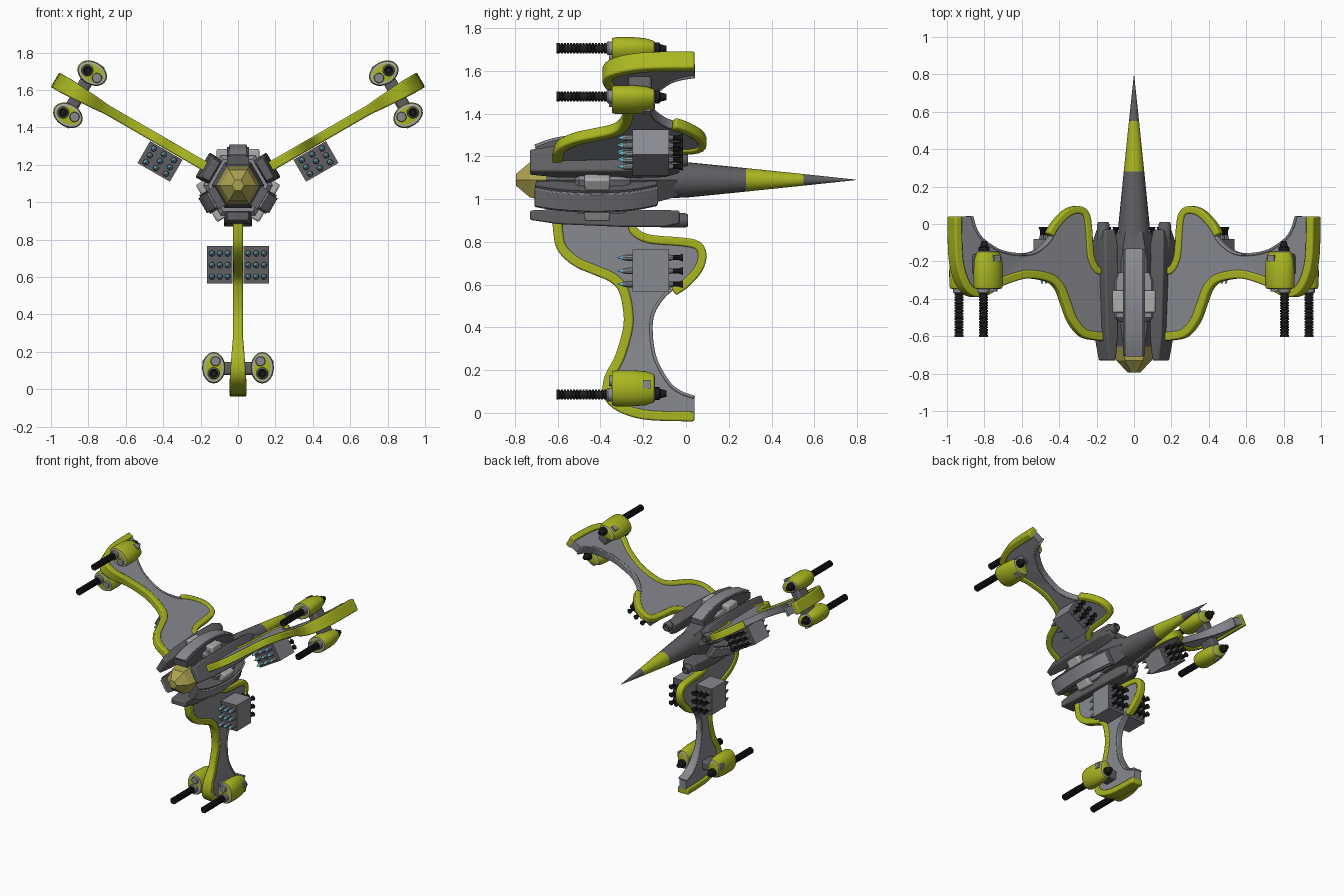
import bpy, bmesh, math
from mathutils import Matrix, Vector

if "Cube" in bpy.data.objects:
    bpy.data.objects.remove(bpy.data.objects["Cube"])

AXIS = Matrix.Translation((0, 0, 1.09))      # fuselage axis height


def mat(name, r, g, b):
    m = bpy.data.materials.new(name)
    m.diffuse_color = (r, g, b, 1)
    m.use_nodes = True
    m.node_tree.nodes["Principled BSDF"].inputs["Base Color"].default_value = m.diffuse_color
    return m


GREEN = mat("lime_green", .40, .47, .015)
GREY = mat("mid_grey", .25, .255, .28)
DARK = mat("dark_grey", .115, .115, .125)
LIGHT = mat("light_grey", .42, .42, .43)
BLACK = mat("black", .012, .012, .013)
CYAN = mat("pale_cyan", .18, .45, .55)
GLASS = mat("khaki_glass", .42, .37, .08)


def finish(name, bm, mats, theta=0, rule=None, bevel=0):
    """Turn a bmesh (x across, y along, z outward) into an object rotated about the axis."""
    bmesh.ops.recalc_face_normals(bm, faces=bm.faces)
    if rule:
        for f in bm.faces:
            f.material_index = rule(f)
    me = bpy.data.meshes.new(name)
    bm.to_mesh(me)
    bm.free()
    for m in mats:
        me.materials.append(m)
    ob = bpy.data.objects.new(name, me)
    bpy.context.collection.objects.link(ob)
    ob.matrix_world = AXIS @ Matrix.Rotation(math.radians(theta), 4, 'Y')
    bpy.ops.object.select_all(action='DESELECT')
    ob.select_set(True)
    bpy.context.view_layer.objects.active = ob
    bpy.ops.object.shade_smooth_by_angle(angle=math.radians(32))
    if bevel:
        b = ob.modifiers.new("bevel", 'BEVEL')
        b.width, b.segments, b.limit_method = bevel, 2, 'ANGLE'
        b.angle_limit = math.radians(45)
    return ob


def loft(bm, rings, n=16, cx=0, cz=0, phase=0):
    """Rings are (y, half width, half height, optional centre z)."""
    rows = []
    for y, rx, rz, *c in rings:
        z0 = c[0] if c else cz
        rows.append([bm.verts.new((cx + rx * math.cos(phase + k * math.tau / n), y,
                                   z0 + rz * math.sin(phase + k * math.tau / n))) for k in range(n)])
    sides = []
    for a, b in zip(rows, rows[1:]):
        for k in range(n):
            sides.append(bm.faces.new((a[k], a[(k + 1) % n], b[(k + 1) % n], b[k])))
    bm.faces.new(rows[0])
    bm.faces.new(rows[-1])
    return sides


def rounds(bm, pairs, n=16, cx=0, cz=0):
    return loft(bm, [(y, r, r) for y, r in pairs], n, cx, cz)


def box(bm, x0, x1, y0, y1, z0, z1):
    m = Matrix.Translation(((x0 + x1) / 2, (y0 + y1) / 2, (z0 + z1) / 2)) @ \
        Matrix.Diagonal((abs(x1 - x0), y1 - y0, z1 - z0, 1))
    bmesh.ops.create_cube(bm, size=1, matrix=m)


def strip(bm, A, B, half):
    """Solid ribbon between two (y, z) polylines; half(z) is its half thickness."""
    rows = []
    for a, b in zip(A, B):
        h = half(a[1])
        rows.append([bm.verts.new(p) for p in ((h, *a), (h, *b), (-h, *b), (-h, *a))])
    for a, b in zip(rows, rows[1:]):
        for k in range(4):
            bm.faces.new((a[k], a[(k + 1) % 4], b[(k + 1) % 4], b[k]))
    bm.faces.new(rows[0])
    bm.faces.new(rows[-1])


def smooth(pts, n=5):
    """Catmull-Rom curve through the points."""
    P = [Vector(p) for p in [pts[0]] + pts + [pts[-1]]]
    out = []
    for a, b, c, d in zip(P, P[1:], P[2:], P[3:]):
        for k in range(n):
            t = k / n
            out.append(.5 * (2 * b + (c - a) * t + (2 * a - 5 * b + 4 * c - d) * t * t
                             + (3 * b - a - 3 * c + d) * t ** 3))
    return out + [P[-1]]


def offset(pts, w):
    out = []
    for i, p in enumerate(pts):
        d = (pts[min(i + 1, len(pts) - 1)] - pts[max(i - 1, 0)]).normalized()
        out.append(p + Vector((d.y, -d.x)) * w)
    return out


# central hull, tail spike and cockpit
bm = bmesh.new()
loft(bm, [(-.67, .11, .11), (-.55, .14, .14), (-.2, .14, .14), (-.04, .09, .09)], 6)
finish("hull_core", bm, [DARK])
bm = bmesh.new()
loft(bm, [(-.52, .16, .16), (-.5, .185, .185), (-.3, .185, .185), (-.26, .16, .16)], 6)
finish("hull_collar", bm, [GREY])
bm = bmesh.new()
rounds(bm, [(-.3, .09), (0, .083), (.28, .055), (.55, .027), (.795, .001)], 24)
finish("tail_spike", bm, [DARK, GREEN], rule=lambda f: int(.28 < f.calc_center_median().y < .55))
bm = bmesh.new()
panes = loft(bm, [(-.795, .032, .032), (-.73, .095, .095), (-.655, .115, .115)], 6)
bmesh.ops.inset_individual(bm, faces=panes, thickness=.008, depth=-.002)
for f in panes:
    f.tag = True
finish("cockpit", bm, [GREY, GLASS], rule=lambda f: int(f.tag))

# wing outline: leading and trailing curves as (y, distance from axis)
LEAD = smooth([(-.58, .19), (-.575, .25), (-.56, .31), (-.5, .365), (-.42, .4), (-.33, .44), (-.275, .5),
               (-.25, .6), (-.25, .7), (-.29, .84), (-.34, .94), (-.33, 1.02), (-.2, 1.075), (.04, 1.085)])
TRAIL = smooth([(-.27, .19), (-.26, .25), (-.18, .295), (-.02, .31), (.05, .33), (.045, .4), (-.02, .475),
                (-.1, .53), (-.16, .62), (-.17, .72), (-.15, .84), (-.09, .95), (-.03, 1.0), (.04, 1.025)])


def tip(z):
    return max(0, min(1, (z - .82) / .22))


def wing(theta, sides):
    bm = bmesh.new()
    strip(bm, offset(LEAD, -.01), TRAIL, lambda z: .017 + .012 * tip(z))
    finish("wing_panel", bm, [GREY], theta)
    # raised green borders and grey trailing rim
    bm = bmesh.new()
    strip(bm, LEAD, offset(LEAD, -.045), lambda z: .026 + .019 * tip(z))
    finish("wing_leading_border", bm, [GREEN], theta, bevel=.008)
    bm = bmesh.new()
    strip(bm, TRAIL[:34], offset(TRAIL, .04)[:34], lambda z: .026)
    finish("wing_root_border", bm, [GREEN], theta, bevel=.008)
    bm = bmesh.new()
    strip(bm, TRAIL[33:], offset(TRAIL, .015)[33:], lambda z: .024 + .014 * tip(z))
    finish("wing_trailing_rim", bm, [GREY], theta, bevel=.006)

    # root fairing and its rear exhaust
    bm = bmesh.new()
    q = math.sqrt(2)
    loft(bm, [(y, w * q, h * q, c) for y, w, h, c in
              ((-.73, .058, .022, .165), (-.6, .07, .035, .172), (-.3, .076, .04, .18),
               (-.1, .07, .04, .18), (-.03, .05, .03, .175))], 4, phase=math.pi / 4)
    finish("wing_root_fairing", bm, [DARK], theta, bevel=.008)
    bm = bmesh.new()
    rounds(bm, [(-.12, .034), (-.005, .034), (.01, .028), (.01, .02), (-.01, .018)], 16, cz=.19)
    finish("root_exhaust", bm, [DARK], theta)

    # strut carrying the two tip guns
    bm = bmesh.new()
    box(bm, -.1, .1, -.27, -.16, .945, 1.015)
    finish("gun_strut", bm, [DARK], theta, bevel=.015)
    for s in (-1, 1):
        x = s * .13
        bm = bmesh.new()
        loft(bm, [(-.347, .045, .066), (-.345, .057, .078), (-.33, .061, .084), (-.25, .062, .084),
                  (-.19, .056, .08), (-.15, .044, .066), (-.145, .036, .056)], 24, x, .975)
        finish("gun_pod", bm, [GREEN, LIGHT], theta, rule=lambda f: int(
            len(f.verts) == 4 and not -.345 < f.calc_center_median().y < -.15))
        bm = bmesh.new()
        box(bm, s * .165, s * .19, -.2, -.165, .935, .975)
        finish("pod_hatch", bm, [GREY], theta)
        # ribbed barrel with hollow muzzle
        ribs = [(-.58, .014), (-.605, .016), (-.605, .024)]
        for k in range(16):
            y = -.6 + k * .0145
            ribs += [(y + .009, .024), (y + .010, .019), (y + .0135, .019), (y + .0145, .024)]
        bm = bmesh.new()
        rounds(bm, ribs, 14, x, 1.005)
        finish("gun_barrel", bm, [BLACK], theta)
        bm = bmesh.new()
        rounds(bm, [(-.372, .026), (-.365, .032), (-.34, .032)], 16, x, 1.005)
        rounds(bm, [(-.36, .024), (-.34, .028)], 16, x - s * .01, .94)
        finish("barrel_base", bm, [GREY], theta)
        bm = bmesh.new()
        rounds(bm, [(-.16, .03), (-.125, .03), (-.12, .022), (-.092, .015)], 16, x, 1.0)
        finish("pod_rear_nub", bm, [BLACK], theta)

    # missile launchers, three by three
    for s in sides:
        bm = bmesh.new()
        box(bm, s * .03, s * .165, -.25, -.08, .325, .525)
        finish("missile_box", bm, [GREY, DARK], theta, rule=lambda f: int(abs(f.normal.y) > .9))
        bm = bmesh.new()
        for i in range(3):
            for j in range(3):
                rounds(bm, [(-.32, .002), (-.285, .014), (-.27, .016), (-.08, .016),
                            (-.06, .012), (-.035, .012), (-.015, .019)], 10,
                       s * (.055 + .042 * i), .364 + .062 * j)
        finish("missiles", bm, [GREY, CYAN, BLACK], theta, rule=lambda f: 1 if
               f.calc_center_median().y < -.28 else 2 if f.calc_center_median().y > -.05 else 0)


# three wings: launchers on both sides below, underside only on the upper pair
wing(180, (-1, 1))
wing(60, (1,))
wing(-60, (-1,))

# arched spines between the wings, with side blocks
OUTER = smooth([(-.71, .165), (-.6, .2), (-.42, .218), (-.25, .2), (-.13, .155)])
INNER = smooth([(-.70, .15), (-.6, .155), (-.42, .165), (-.25, .155), (-.135, .14)])
for theta in (0, 120, 240):
    bm = bmesh.new()
    strip(bm, OUTER, INNER, lambda z: .047)
    finish("spine_arch", bm, [GREY], theta, bevel=.004)
    bm = bmesh.new()
    strip(bm, offset(OUTER, .012), [(p.x, .11) for p in INNER], lambda z: .058)
    finish("spine_base", bm, [DARK], theta)
    bm = bmesh.new()
    for s in (-1, 1):
        box(bm, s * .05, s * .115, -.475, -.355, .13, .195)
    finish("spine_blocks", bm, [LIGHT], theta, bevel=.01)
